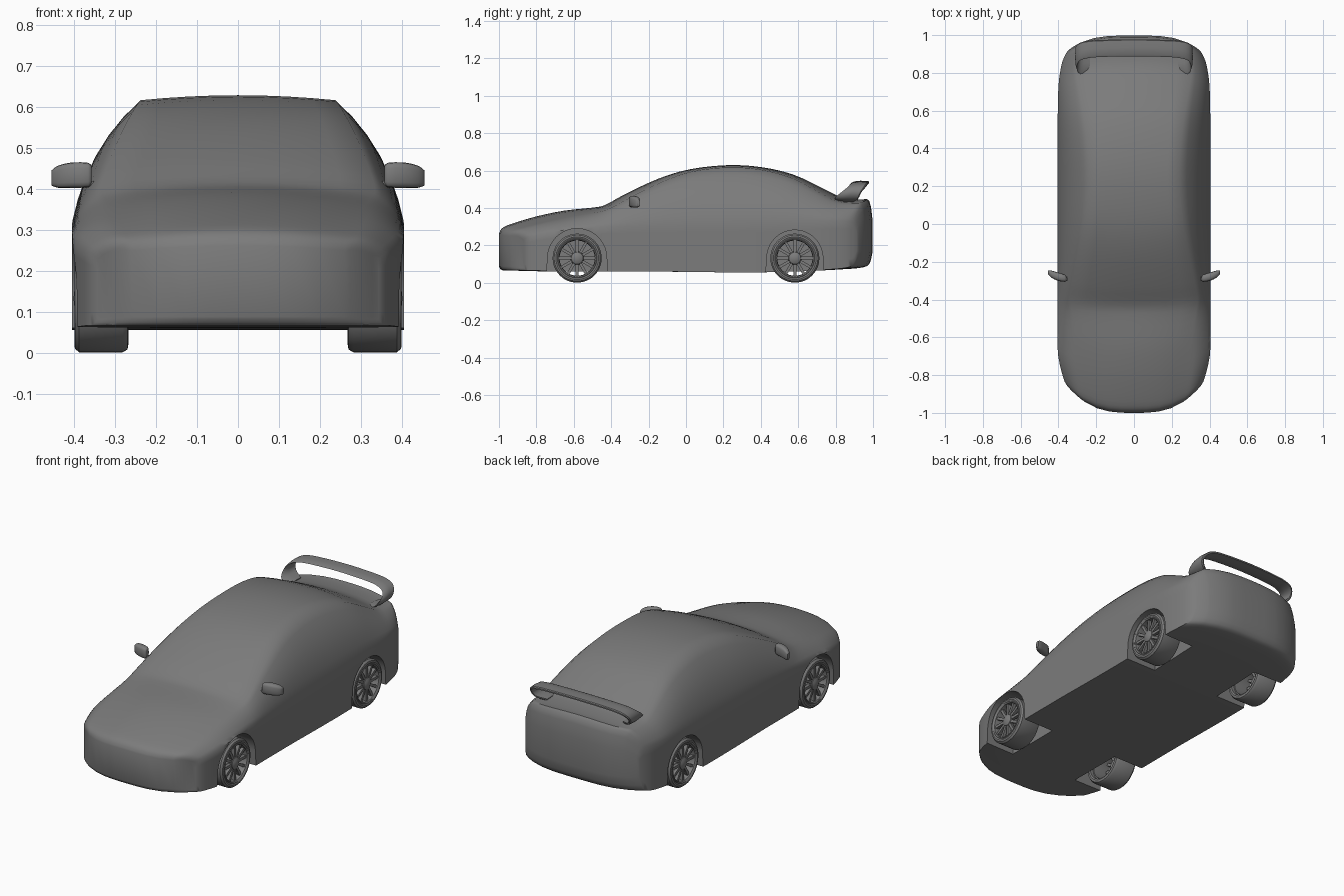
import bpy, bmesh, math
from mathutils import Vector, Matrix

if "Cube" in bpy.data.objects:
    bpy.data.objects.remove(bpy.data.objects["Cube"])

grey = bpy.data.materials.new("dark_grey")
grey.diffuse_color = (.2, .2, .2, 1)
grey.use_nodes = True
grey.node_tree.nodes["Principled BSDF"].inputs["Base Color"].default_value = grey.diffuse_color


def make(name, bm, angle=35):
    bmesh.ops.remove_doubles(bm, verts=bm.verts, dist=1e-5)
    bmesh.ops.recalc_face_normals(bm, faces=bm.faces)
    me = bpy.data.meshes.new(name)
    bm.to_mesh(me)
    bm.free()
    me.materials.append(grey)
    ob = bpy.data.objects.new(name, me)
    bpy.context.collection.objects.link(ob)
    bpy.ops.object.select_all(action='DESELECT')
    ob.select_set(True)
    bpy.context.view_layer.objects.active = ob
    bpy.ops.object.shade_smooth_by_angle(angle=math.radians(angle))
    return ob


def smooth_rows(rows, n):
    """Catmull-Rom interpolation of parameter rows."""
    out = []
    for i in range(len(rows) - 1):
        p = [rows[max(0, min(len(rows) - 1, i + k))] for k in (-1, 0, 1, 2)]
        for j in range(n):
            t = j / n
            out.append([0.5 * (2 * b + (c - a) * t + (2 * a - 5 * b + 4 * c - d) * t * t
                               + (3 * b - a - 3 * c + d) * t ** 3) for a, b, c, d in zip(*p)])
    return out + [list(rows[-1])]


def loft(bm, rings):
    vs = [[bm.verts.new(p) for p in r] for r in rings]
    for a, b in zip(vs, vs[1:]):
        for i in range(len(a)):
            j = (i + 1) % len(a)
            bm.faces.new((a[i], a[j], b[j], b[i]))
    return vs


def lathe(bm, profile, seg, center):
    """Closed (x, r) profile spun around an axis parallel to x."""
    rings = []
    for i in range(seg + 1):
        a = 2 * math.pi * i / seg
        rings.append([(center[0] + x, center[1] + r * math.cos(a), center[2] + r * math.sin(a))
                      for x, r in profile])
    loft(bm, rings)


# Body shell stations: y, top z, bottom z, half width, belt z, top half width, crown drop, bow
stations = [
    (-1.0, .262, .088, .340, .225, .26, .012, .13),
    (-.985, .290, .068, .355, .240, .265, .018, .13),
    (-.94, .313, .066, .374, .252, .275, .022, .125),
    (-.80, .355, .062, .401, .275, .29, .030, .10),
    (-.65, .386, .060, .405, .290, .305, .032, .07),
    (-.50, .402, .060, .405, .300, .325, .025, .05),
    (-.43, .417, .060, .405, .302, .335, .018, .05),
    (-.33, .472, .060, .405, .303, .320, .020, .05),
    (-.15, .556, .060, .405, .305, .285, .020, .04),
    (.02, .607, .058, .405, .308, .255, .014, .02),
    (.22, .629, .056, .405, .312, .238, .012, .0),
    (.40, .619, .056, .405, .318, .245, .014, -.01),
    (.57, .580, .060, .404, .325, .265, .020, -.02),
    (.72, .511, .066, .402, .330, .290, .025, -.04),
    (.83, .458, .072, .396, .332, .305, .022, -.06),
    (.93, .446, .080, .382, .330, .300, .020, -.08),
    (.98, .438, .100, .364, .322, .290, .020, -.085),
    (.998, .330, .170, .350, .280, .280, .012, -.08),
]
SIDE = 5


def section(y, zt, zb, w, belt, r, drop, bow):
    top = [(r * k / 4, zt - drop * (k / 4) ** 2) for k in range(5)]
    ze = zt - drop
    cx = (r + w) / 2 + (ze - belt) * .16
    cz = (ze + belt) / 2 + (w - r) * .22
    for k in range(1, 7):
        t = k / 6
        top.append(((1 - t) ** 2 * r + 2 * t * (1 - t) * cx + t * t * w,
                    (1 - t) ** 2 * ze + 2 * t * (1 - t) * cz + t * t * belt))
    full = [(-x, z) for x, z in top[:0:-1]] + top
    side = [(w, belt + (zb - belt) * k / (SIDE + 1)) for k in range(1, SIDE + 1)]
    loop = full + side + [(x, zb) for x, z in reversed(full)] + [(-x, z) for x, z in side[::-1]]
    power = 3 if y < 0 else 3.5
    return [(x, y + bow * abs(x / w) ** power, z) for x, z in loop]


bm = bmesh.new()
rings = loft(bm, [section(*s) for s in smooth_rows(stations, 3)])
for ring in (rings[0], rings[-1]):
    n = (len(ring) - 2 * SIDE) // 2
    top, bot = ring[:n], ring[n + SIDE:2 * n + SIDE][::-1]
    for i in range(1, n - 2):
        bm.faces.new((top[i], top[i + 1], bot[i + 1], bot[i]))
    bm.faces.new([top[-2], top[-1]] + ring[n:n + SIDE] + [bot[-1], bot[-2]])
    bm.faces.new([bot[1], bot[0]] + ring[2 * n + SIDE:] + [top[0], top[1]])
body = make("car_body", bm, 50)

# Wheel wells cut from the body
WY, WZ, WR = .582, .132, .131
for sx in (-1, 1):
    for y in (-WY, WY):
        bm = bmesh.new()
        R = .158 if y < 0 else .150
        arc = [(y + R * math.cos(math.pi * k / 24), WZ + R * math.sin(math.pi * k / 24))
               for k in range(25)]
        prof = [(y + R + .012, -.05)] + arc + [(y - R - .012, -.05)]
        ends = loft(bm, [[(sx * x, a, b) for a, b in prof] for x in (.215, .5)])
        for e in ends:
            bm.faces.new(e)
        cutter = make("well_cutter", bm)
        cutter.hide_render = True
        mod = body.modifiers.new("well", 'BOOLEAN')
        mod.operation, mod.solver, mod.object = 'DIFFERENCE', 'EXACT', cutter
        bpy.context.view_layer.objects.active = body
        # keep the cut ahead of the smoothing
        bpy.ops.object.modifier_apply(modifier=mod.name)
        bpy.data.objects.remove(cutter)
bpy.ops.object.select_all(action='DESELECT')
body.select_set(True)
bpy.context.view_layer.objects.active = body
bpy.ops.object.shade_smooth_by_angle(angle=math.radians(40))

# Wheels: tyre, rim ring, spokes, hub
tyre = [(.396, .105), (.400, .114), (.398, .123), (.388, WR), (.282, WR),
        (.270, .124), (.268, .112), (.272, .104), (.36, .101), (.385, .101)]
rim = [(.398, .106), (.400, .103), (.396, .097), (.375, .094), (.29, .096), (.29, .102), (.39, .106)]
hub = [(.402, .0), (.400, .018), (.393, .032), (.380, .038), (.355, .038), (.355, .0)]
for sx, side in ((-1, "left"), (1, "right")):
    for y, end in ((-WY, "front"), (WY, "rear")):
        flip = lambda p: [(sx * x, r) for x, r in p]
        bm = bmesh.new()
        lathe(bm, flip(tyre), 48, (0, y, WZ))
        make(f"{end}_{side}_tyre", bm)
        bm = bmesh.new()
        lathe(bm, flip(rim), 48, (0, y, WZ))
        lathe(bm, flip(hub), 24, (0, y, WZ))
        for k in range(12):
            rot = Matrix.Rotation(2 * math.pi * k / 12, 4, 'X')
            m = (Matrix.Translation((sx * .381, y, WZ)) @ rot
                 @ Matrix.Translation((0, 0, .066)) @ Matrix.Diagonal((.018, .015, .066, 1)))
            bmesh.ops.create_cube(bm, size=1, matrix=m)
        make(f"{end}_{side}_rim", bm)

# Door mirrors: rounded tapered housing on a short stalk
for sx, side in ((-1, "left"), (1, "right")):
    bm = bmesh.new()
    rows = smooth_rows([(.358, -.290, .434, .010, .022), (.366, -.287, .434, .019, .030),
                        (.405, -.278, .434, .022, .031), (.440, -.264, .430, .018, .027),
                        (.456, -.255, .427, .009, .018)], 2)
    rr = []
    for x, y, z, a, b in rows:
        ring = []
        for k in range(16):
            t = 2 * math.pi * k / 16
            c, s = math.cos(t), math.sin(t)
            ring.append((sx * x, y + a * math.copysign(abs(c) ** .6, c),
                         z + b * math.copysign(abs(s) ** .6, s)))
        rr.append(ring)
    vs = loft(bm, rr)
    bm.faces.new(vs[0])
    bm.faces.new(vs[-1])
    m = (Matrix.Translation((sx * .355, -.288, .414)) @ Matrix.Diagonal((.05, .022, .012, 1)))
    bmesh.ops.create_cube(bm, size=1, matrix=m)
    make(f"{side}_mirror", bm, 45)

# Rear wing: one aerofoil strip whose ends curl down to feet on the deck
half = [(0, .888, .978, .537), (.18, .884, .974, .533), (.255, .876, .968, .525),
        (.292, .860, .955, .508), (.303, .825, .935, .480), (.285, .795, .920, .452),
        (.235, .810, .890, .436)]
path = smooth_rows([(-x, a, b, z) for x, a, b, z in half[:0:-1]] + half, 3)
rings = []
for i, (x, yf, yb, z) in enumerate(path):
    p, q = path[max(0, i - 1)], path[min(len(path) - 1, i + 1)]
    n = Vector((p[3] - q[3], 0, q[0] - p[0])).normalized()
    ring = []
    for u, h in ((0, 0), (.12, .6), (.5, 1), (.95, .8), (1, .3), (1, -.5), (.5, -.8), (.12, -.5)):
        ring.append(Vector((x, yf + (yb - yf) * u, z)) + n * h * .009)
    rings.append(ring)
bm = bmesh.new()
vs = loft(bm, rings)
bm.faces.new(vs[0])
bm.faces.new(vs[-1])
make("rear_wing", bm)
